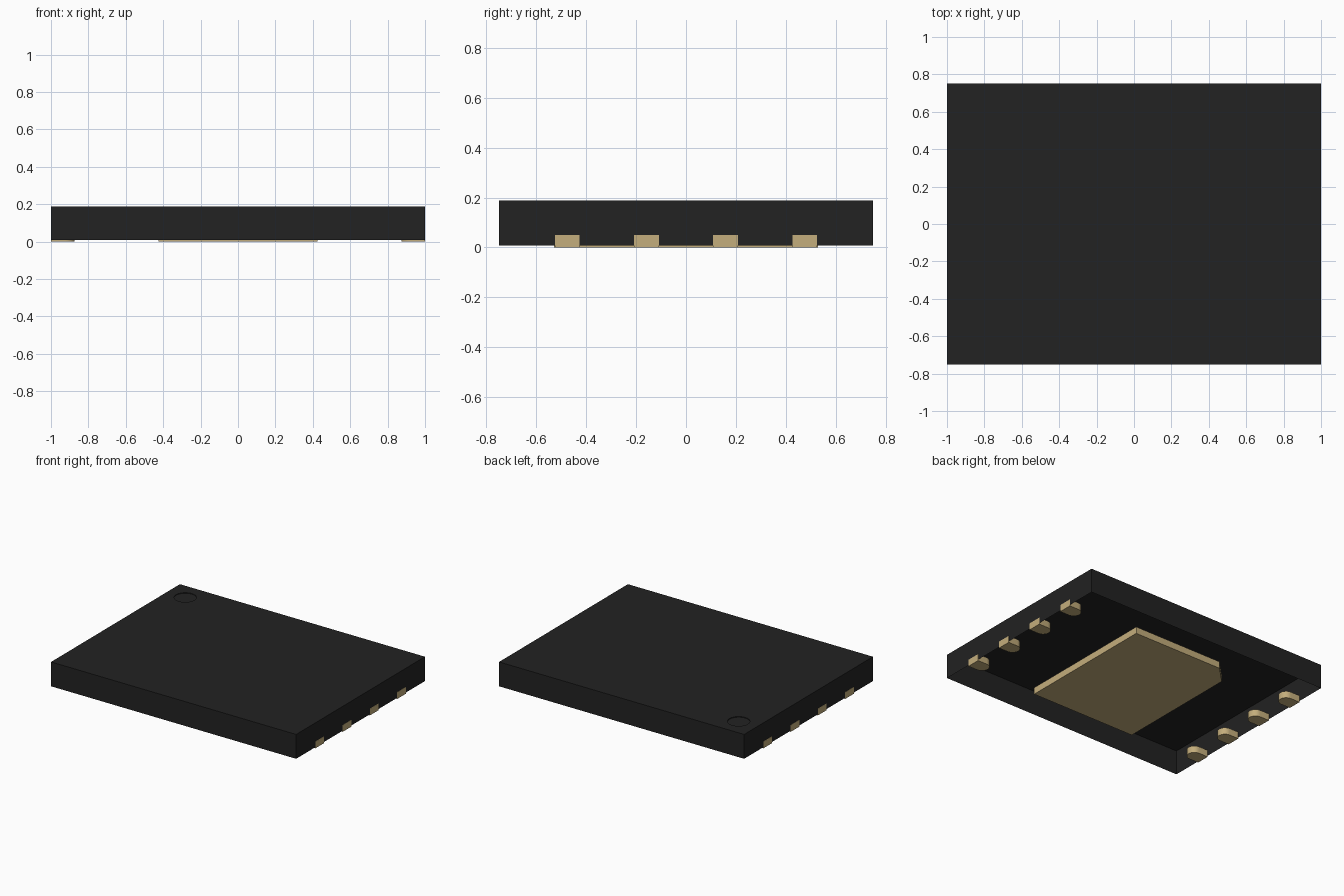
import bpy, bmesh, math

cube = bpy.data.objects.get("Cube")
if cube:
    bpy.data.objects.remove(cube)


def material(name, rgb):
    m = bpy.data.materials.new(name)
    m.use_nodes = True
    m.diffuse_color = (*rgb, 1)
    bsdf = m.node_tree.nodes["Principled BSDF"]
    bsdf.inputs["Base Color"].default_value = (*rgb, 1)
    bsdf.inputs["Roughness"].default_value = 0.6
    return m


BLACK = material("black_plastic", (0.016, 0.016, 0.016))
GOLD = material("gold_metal", (0.55, 0.42, 0.20))


def add_object(name, bm, mat):
    me = bpy.data.meshes.new(name)
    bm.to_mesh(me)
    bm.free()
    me.materials.append(mat)
    ob = bpy.data.objects.new(name, me)
    bpy.context.collection.objects.link(ob)
    return ob


def loop(bm, points, z):
    """Closed ring of vertices at one height."""
    return [bm.verts.new((x, y, z)) for x, y in points]


def bridge(bm, a, b):
    """Wall between two rings of equal length."""
    n = len(a)
    for i in range(n):
        bm.faces.new((a[i], a[(i + 1) % n], b[(i + 1) % n], b[i]))


def prism(name, points, z0, z1, mat):
    bm = bmesh.new()
    low, high = loop(bm, points, z0), loop(bm, points, z1)
    bridge(bm, low, high)
    bm.faces.new(high)
    bm.faces.new(low[::-1])
    bmesh.ops.recalc_face_normals(bm, faces=bm.faces)
    return add_object(name, bm, mat)


def smooth(ob):
    bpy.ops.object.select_all(action='DESELECT')
    ob.select_set(True)
    bpy.context.view_layer.objects.active = ob
    bpy.ops.object.shade_smooth_by_angle(angle=math.radians(30))


# Body: shell open underneath, with a shallow round marker dent in the top
BOTTOM, TOP, DENT = 0.008, 0.1875, 0.005
HX, HY = 0.999, 0.75
rect = [(-HX, -HY), (HX, -HY), (HX, HY), (-HX, HY)]
circle = [(-0.85 + 0.075 * math.cos(i * math.tau / 40),
           0.60 + 0.075 * math.sin(i * math.tau / 40)) for i in range(40)]

bm = bmesh.new()
rim = loop(bm, rect, TOP)
hole = loop(bm, circle, TOP)
edges = [bm.edges.new((r[i], r[(i + 1) % len(r)]))
         for r in (rim, hole) for i in range(len(r))]
bmesh.ops.triangle_fill(bm, use_beauty=True, use_dissolve=False,
                        edges=edges, normal=(0, 0, 1))
bridge(bm, loop(bm, rect, BOTTOM), rim)
dent = loop(bm, circle, TOP - DENT)
bridge(bm, dent, hole)
bm.faces.new(dent)
bmesh.ops.recalc_face_normals(bm, faces=bm.faces)
if max(bm.faces, key=lambda f: f.calc_center_median().z).normal.z < 0:
    bmesh.ops.reverse_faces(bm, faces=bm.faces)
add_object("body", bm, BLACK)

# Thermal pad with one cut corner
PX, PY, CUT = 0.425, 0.53, 0.125
prism("thermal_pad",
      [(-PX, -PY), (PX, -PY), (PX, PY), (-PX + CUT, PY), (-PX, PY - CUT)],
      0, 0.05, GOLD)

# Contacts: square at the outer end, round at the inner end
R, LENGTH, PITCH = 0.05, 0.125, 0.3175
for side, label in ((-1, "right"), (1, "left")):
    for k in range(4):
        y = (k - 1.5) * PITCH
        outline = [(side, y - R), (side, y + R)]
        for i in range(17):
            a = math.pi / 2 - i * math.pi / 16
            outline.append((side * (1 - LENGTH + R - R * math.cos(a)),
                            y + R * math.sin(a)))
        smooth(prism(f"{label}_contact_{k + 1}", outline, 0, 0.05, GOLD))
